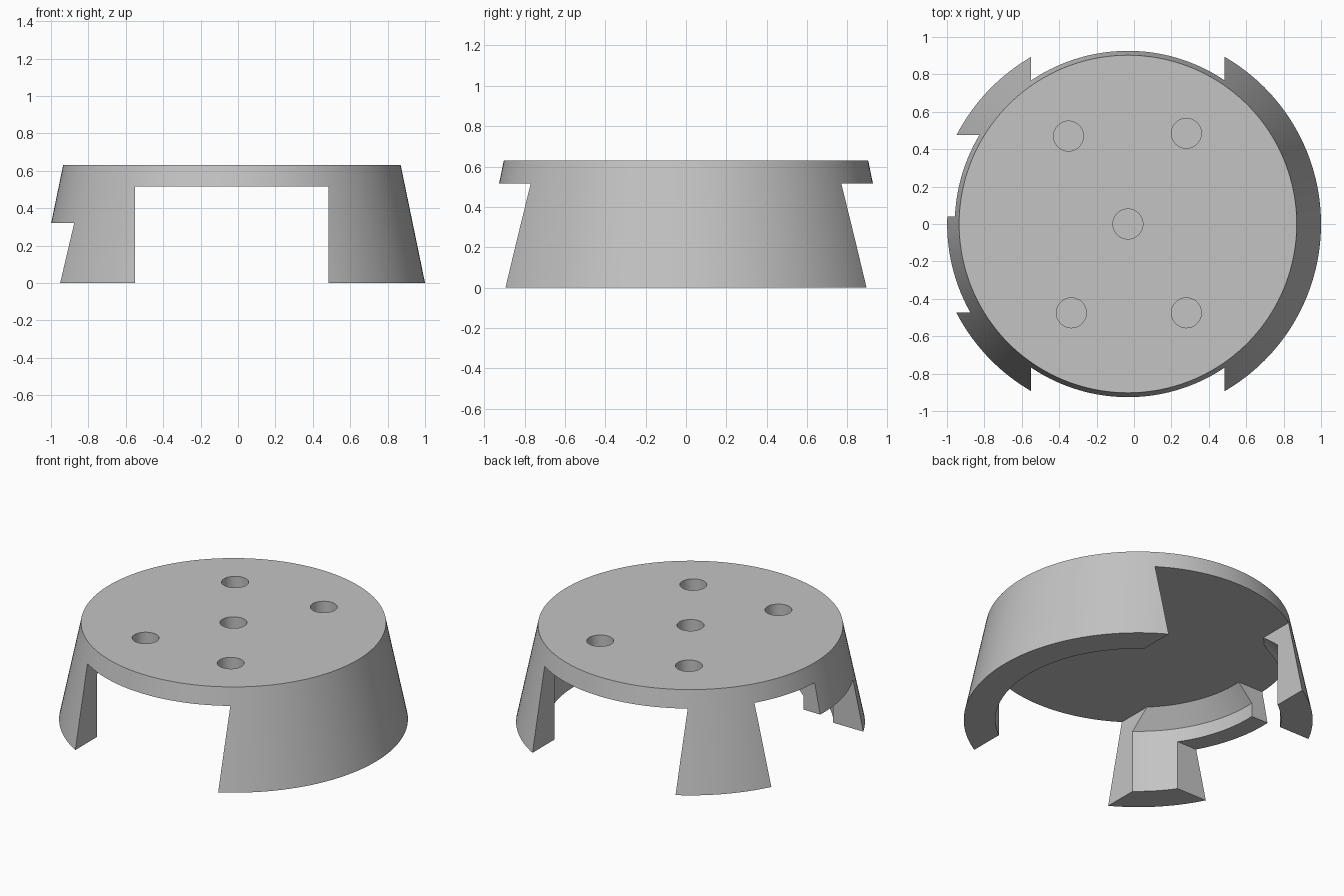
import bpy, bmesh, math
from mathutils import Matrix, Vector

old = bpy.data.objects.get("Cube")
if old:
    bpy.data.objects.remove(old, do_unlink=True)

CENTRE = -0.0325
TOP, CEILING = 0.63, 0.517

grey = bpy.data.materials.new("light_grey")
grey.use_nodes = True
colour = (0.55, 0.55, 0.55, 1)
grey.diffuse_color = colour
grey.node_tree.nodes["Principled BSDF"].inputs["Base Color"].default_value = colour


def add_object(name, bm):
    bmesh.ops.recalc_face_normals(bm, faces=bm.faces)
    mesh = bpy.data.meshes.new(name)
    bm.to_mesh(mesh)
    bm.free()
    mesh.materials.append(grey)
    obj = bpy.data.objects.new(name, mesh)
    bpy.context.collection.objects.link(obj)
    return obj


def lathe(name, profile, steps=160):
    bm = bmesh.new()
    verts = [bm.verts.new((r, 0, z)) for r, z in profile]
    edges = [bm.edges.new(pair) for pair in zip(verts, verts[1:])]
    bmesh.ops.spin(bm, geom=verts + edges, cent=(0, 0, 0), axis=(0, 0, 1),
                   angle=math.tau, steps=steps)
    bmesh.ops.remove_doubles(bm, verts=bm.verts, dist=1e-4)
    bmesh.ops.translate(bm, verts=bm.verts, vec=(CENTRE, 0, 0))
    return add_object(name, bm)


def box(name, low, high):
    low, high = Vector(low), Vector(high)
    bm = bmesh.new()
    size = Matrix.Diagonal((high - low).to_4d())
    bmesh.ops.create_cube(bm, size=1, matrix=Matrix.Translation((low + high) / 2) @ size)
    return add_object(name, bm)


def peg(name, x, y, depth=0.09, radius=0.08):
    bm = bmesh.new()
    bmesh.ops.create_cone(bm, cap_ends=True, segments=48, radius1=radius, radius2=radius,
                          depth=2 * depth, matrix=Matrix.Translation((x, y, TOP)))
    return add_object(name, bm)


# Tapered cap: solid top plate, thick skirt, chamfer under the plate
cap = lathe("tapered_cap", [(0, TOP), (0.9025, TOP), (1.0325, 0), (0.845, 0),
                            (0.845, 0.41), (0.745, CEILING), (0, CEILING)])

# Openings through the skirt: front to back, and the stepped side opening
cutters = [
    box("front_back_opening", (-0.55, -1.3, -0.2), (0.483, 1.3, CEILING)),
    box("side_opening_high", (-1.3, 0.04, -0.2), (-0.5, 0.475, CEILING)),
    box("side_opening_low", (-1.3, -0.472, -0.2), (-0.5, 0.04, 0.32)),
]

# Blind screw holes in the top
for x, y in [(CENTRE, 0), (-0.35, 0.47), (0.28, 0.485), (-0.335, -0.475), (0.28, -0.475)]:
    cutters.append(peg("hole_cutter", x, y))

bpy.ops.object.select_all(action='DESELECT')
bpy.context.view_layer.objects.active = cap
cap.select_set(True)
for cutter in cutters:
    cutter.hide_render = True
    mod = cap.modifiers.new("cut", 'BOOLEAN')
    mod.operation = 'DIFFERENCE'
    mod.solver = 'EXACT'
    mod.object = cutter
    bpy.ops.object.modifier_apply(modifier=mod.name)
    bpy.data.objects.remove(cutter, do_unlink=True)

bpy.ops.object.shade_smooth_by_angle(angle=math.radians(25))
